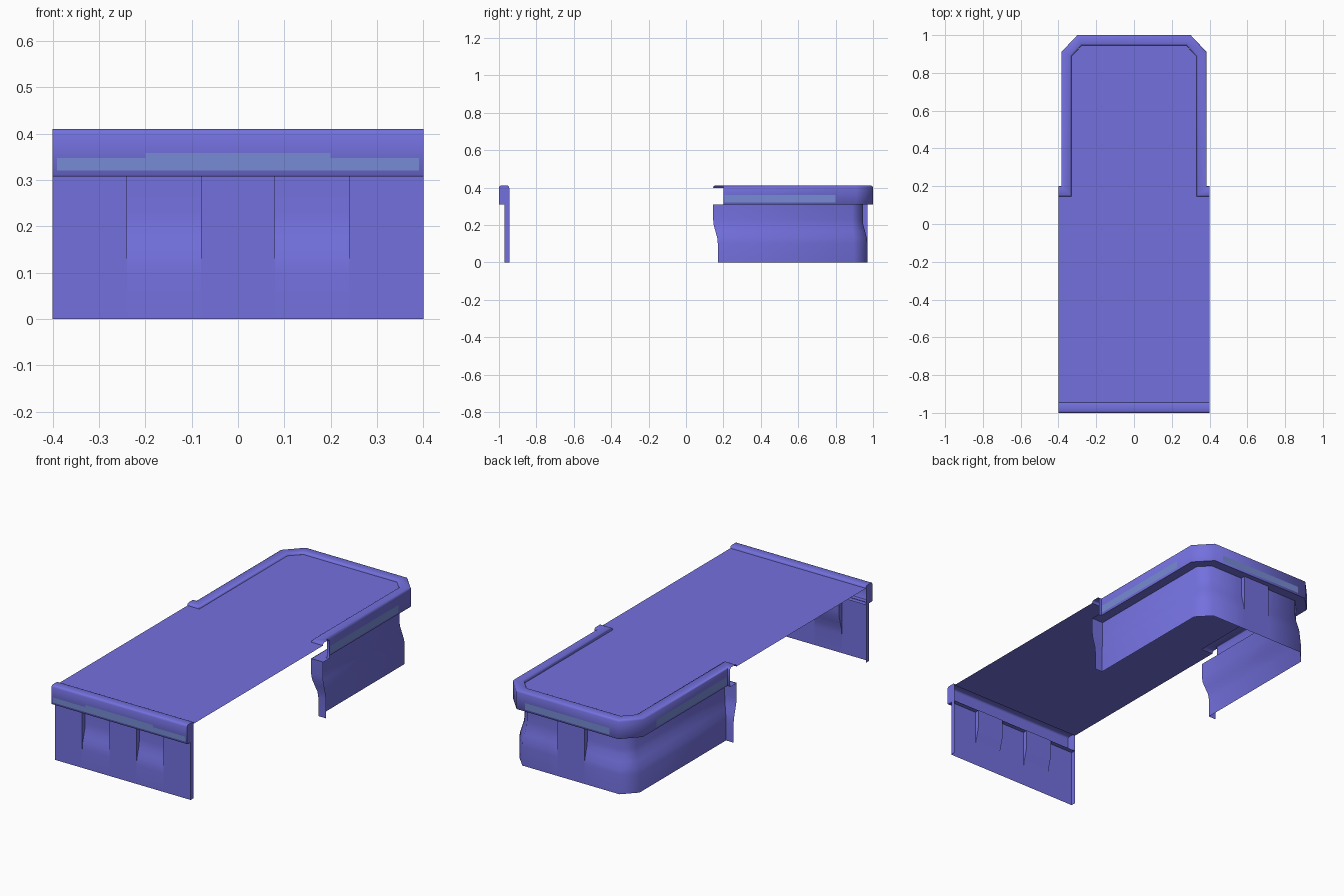
import bpy, bmesh, math
from mathutils import Vector

if "Cube" in bpy.data.objects:
    bpy.data.objects.remove(bpy.data.objects["Cube"])


def material(name, rgb):
    m = bpy.data.materials.new(name)
    m.diffuse_color = (*rgb, 1)
    m.use_nodes = True
    m.node_tree.nodes["Principled BSDF"].inputs["Base Color"].default_value = m.diffuse_color
    return m


VIOLET = material("violet blue", (0.172, 0.163, 0.73))
GLOW = material("pale blue light", (0.18, 0.26, 0.66))


def finish(name, bm, mat, angle=50):
    me = bpy.data.meshes.new(name)
    bm.to_mesh(me)
    bm.free()
    me.materials.append(mat)
    ob = bpy.data.objects.new(name, me)
    bpy.context.collection.objects.link(ob)
    bpy.ops.object.select_all(action='DESELECT')
    ob.select_set(True)
    bpy.context.view_layer.objects.active = ob
    bpy.ops.object.shade_smooth_by_angle(angle=math.radians(angle))
    return ob


def mirrored(path):
    return [(-x, y) for x, y in reversed(path)]


def sweep(bm, path, profile, caps=False):
    """Sweep (inward offset, z) profile along a counter-clockwise plan path."""
    pts = [Vector(p) for p in path]
    dirs = [(b - a).normalized() for a, b in zip(pts, pts[1:])]
    nor = [Vector((-d.y, d.x)) for d in dirs]
    rows = []
    for i, p in enumerate(pts):
        a, b = nor[max(i - 1, 0)], nor[min(i, len(nor) - 1)]
        m = (a + b) / (1 + a.dot(b))
        rows.append([bm.verts.new((p.x + m.x * o, p.y + m.y * o, z)) for o, z in profile])
    for r, s in zip(rows, rows[1:]):
        for j in range(len(profile) - 1):
            bm.faces.new((r[j], s[j], s[j + 1], r[j + 1]))
    if caps:
        bm.faces.new(rows[0][::-1])
        bm.faces.new(rows[-1])


RIM = [(.055, .308), (.003, .308), (0, .312), (0, .400), (.003, .407), (.009, .41),
       (.046, .41), (.052, .407), (.055, .397)]
WAVE = [(.03, 0), (.03, .10), (.033, .13), (.0425, .165), (.052, .20), (.055, .23), (.055, .31)]
FLAT = [(.03, 0), (.03, .31)]

half = [(.4, .2), (.385, .2), (.385, .91), (.3, 1)]
front = [(-.4, -1), (.4, -1)]

# Edge rims
bm = bmesh.new()
sweep(bm, half + mirrored(half), RIM)
finish("rear_rim", bm, VIOLET)
bm = bmesh.new()
sweep(bm, front, RIM, caps=True)
finish("front_rim", bm, VIOLET)


def cheek(bm, x, y, inward, flip):
    """Side wall closing the step between a flat and a waved panel."""
    vs = [bm.verts.new((x, y + inward * o, z)) for o, z in WAVE[1:]]
    vs.append(bm.verts.new((x, y + inward * .03, .31)))
    bm.faces.new(vs[::-1] if flip else vs)


# Rear skirt: waved walls with a flat middle panel
bm = bmesh.new()
wall = half + [(.08, 1)]
sweep(bm, wall, WAVE)
sweep(bm, mirrored(wall), WAVE)
sweep(bm, [(.08, 1), (-.08, 1)], FLAT)
cheek(bm, .08, 1, -1, True)
cheek(bm, -.08, 1, -1, False)
finish("rear_skirt", bm, VIOLET)

# Front skirt: five panels, second and fourth waved
bm = bmesh.new()
for i in range(5):
    x = -.4 + .16 * i
    sweep(bm, [(x, -1), (x + .16, -1)], WAVE if i % 2 else FLAT)
    if i:
        cheek(bm, x, -1, 1, i % 2 == 0)
for x in (-.4, .4):
    vs = [bm.verts.new((x, y, z)) for y, z in ((-.97, 0), (-.945, 0), (-.945, .31), (-.97, .31))]
    bm.faces.new(vs if x > 0 else vs[::-1])
finish("front_skirt", bm, VIOLET)

# Deck tiles with recessed seams
right = [[(0, a), (.4, a), (.4, b), (0, b)] for a, b in ((-.945, -.8), (-.8, -.4), (-.4, 0))]
right.append([(.2, 0), (.4, 0), (.4, .145), (.33, .145), (.33, .8), (.2, .8)])
right.append([(.2, .8), (.33, .8), (.33, .888), (.276, .945), (.2, .945)])
tiles = right + [mirrored(t) for t in right]
tiles += [[(-.2, a), (.2, a), (.2, b), (-.2, b)] for a, b in ((0, .4), (.4, .8), (.8, .945))]
bm = bmesh.new()
for t in tiles:
    bm.faces.new([bm.verts.new((x, y, .397)) for x, y in t])
bmesh.ops.inset_individual(bm, faces=bm.faces[:], thickness=.003, depth=.003, use_even_offset=True)
finish("deck_tiles", bm, VIOLET, 20)

# Light strips on the rim faces
bm = bmesh.new()
for path, a, b in (
        ([(-.39, -1), (.39, -1)], .32, .347),
        ([(-.2, -1), (.2, -1)], .347, .358),
        ([(.25, 1), (-.25, 1)], .32, .355),
        ([(.385, .205), (.385, .8)], .32, .36),
        ([(-.385, .8), (-.385, .205)], .32, .36)):
    sweep(bm, path, [(-.001, a), (-.001, b)])
finish("light_strips", bm, GLOW)
